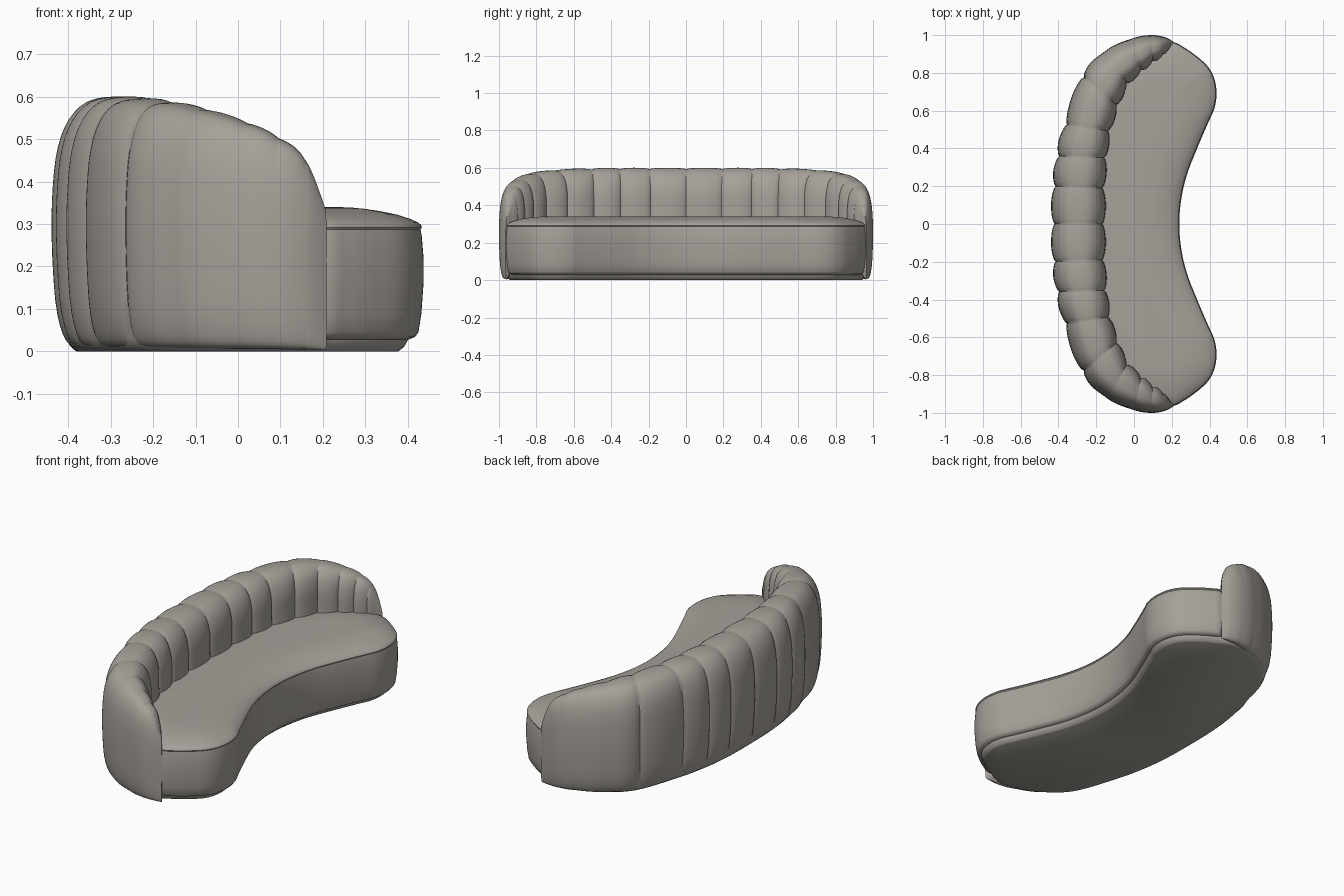
import bpy, bmesh, math
from mathutils import Vector

if "Cube" in bpy.data.objects:
    bpy.data.objects.remove(bpy.data.objects["Cube"])

fabric = bpy.data.materials.new("warm grey fabric")
fabric.diffuse_color = (0.38, 0.355, 0.32, 1)
fabric.use_nodes = True
fabric.node_tree.nodes["Principled BSDF"].inputs["Base Color"].default_value = fabric.diffuse_color


def spline(pts, t):
    """Catmull-Rom through pts, t in index units, ends clamped."""
    n = len(pts)
    i = min(max(int(math.floor(t)), 0), n - 2)
    f = t - i
    a, b, c, d = (Vector(pts[min(max(i + k, 0), n - 1)]) for k in (-1, 0, 1, 2))
    return 0.5 * (2 * b + (c - a) * f + (2 * a - 5 * b + 4 * c - d) * f * f
                  + (3 * b - a - 3 * c + d) * f ** 3)


def loft(name, rings, closed, caps, angle=40):
    """Skin rings of points; closed rings, optional n-gon caps."""
    bm = bmesh.new()
    vr = [[bm.verts.new(p) for p in r] for r in rings]
    n = len(vr[0])
    for a, b in zip(vr, vr[1:]):
        for i in range(n if closed else n - 1):
            j = (i + 1) % n
            bm.faces.new((a[i], a[j], b[j], b[i]))
    if caps:
        bm.faces.new(vr[0])
        bm.faces.new(vr[-1])
    bmesh.ops.recalc_face_normals(bm, faces=bm.faces[:])
    me = bpy.data.meshes.new(name)
    bm.to_mesh(me)
    bm.free()
    me.materials.append(fabric)
    ob = bpy.data.objects.new(name, me)
    bpy.context.collection.objects.link(ob)
    bpy.ops.object.select_all(action='DESELECT')
    ob.select_set(True)
    bpy.context.view_layer.objects.active = ob
    bpy.ops.object.shade_smooth_by_angle(angle=math.radians(angle))
    return ob


def mirrored(half):
    """Extend a y>=0 path (starting at y=0) to the full path from -y to +y."""
    return [(x, -y) for x, y in half[:0:-1]] + half


def inset(loop, d):
    """Offset a counter-clockwise loop inwards."""
    out = []
    for i, p in enumerate(loop):
        t = (loop[(i + 1) % len(loop)] - loop[i - 1]).normalized()
        out.append(p + Vector((-t.y, t.x)) * d)
    return out


# ---- plan curves: one point per backrest seam
outer = [(-.44, 0), (-.435, .2), (-.415, .36), (-.375, .53), (-.28, .79),
         (-.14, .925), (0, .985), (.09, 1.0), (.16, .99), (.21, .965)]
inner = [(-.15, 0), (-.15, .19), (-.14, .35), (-.12, .49), (-.08, .62),
         (-.03, .73), (.04, .80), (.10, .85), (.155, .89), (.195, .94)]
height = [.60, .60, .60, .598, .59, .572, .54, .505, .455, .345]
front = [(.24, 0), (.25, .13), (.28, .26), (.33, .39), (.39, .53), (.425, .61),
         (.437, .69), (.425, .77), (.39, .835), (.33, .89), (.265, .935), (.205, .962)]
O, I = mirrored(outer), mirrored(inner)
H = [(h, 0) for h in height[:0:-1] + height]

# ---- backrest: (across, fraction of height) section swept along the curve
section = [(.30, .01), (.17, .02), (.09, .07), (.03, .2), (0, .45), (.01, .65),
           (.05, .80), (.14, .91), (.29, .98), (.5, 1.0), (.72, .99),
           (.9, .92), (.99, .80), (1.0, .65), (1.0, .45), (.9, .15)]
prof = [spline(section, k / 3) for k in range(3 * (len(section) - 1) + 1)]
STEPS = 16
rings = []
for k in range(18 * STEPS + 1):
    t = k / STEPS
    o, i, h = spline(O, t), spline(I, t), spline(H, t).x
    w = (i - o).length
    groove = 1 - abs(math.sin(math.pi * t)) ** 0.6
    fade = min(1, max(0, 5 - abs(t - 9)))          # outer arm panel is plain
    ring = []
    for u, f in prof:
        s = groove * (fade * (1 - u) + u)
        d = min(.02, .1 * w) * s
        uu = .5 + (u - .5) * (1 - 2 * d / w)
        p = o.lerp(i, uu)
        ring.append((p.x, p.y, max(.004, f * h - .007 * s * f ** 4)))
    rings.append(ring)
loft("channelled_backrest", rings, True, True, 50)

# ---- seat: kidney outline, bulging side, piped edge and domed top
hidden = [(.1, .95), (-.05, .90), (-.2, .77), (-.29, .58), (-.33, .3), (-.335, 0)]
half = front + hidden
ctrl = half + [(x, -y) for x, y in half[-2:0:-1]]
m = len(ctrl)
wrap = [ctrl[(j - 1) % m] for j in range(m + 3)]
loop = [spline(wrap, 1 + k / 6) for k in range(6 * m)]


def dome(k, z):
    """Shrink the outline towards a curved spine."""
    out = []
    for p in loop:
        y = max(-.66, min(.66, p.y * .8))
        s = Vector((.0 + .4 * y * y, y))
        q = p.lerp(s, k)
        out.append((q.x, q.y, z))
    return out


rings = [[(p.x, p.y, z) for p in inset(loop, d)] for d, z in
         [(.035, .028), (.02, .034), (.012, .045), (.005, .09), (0, .16), (0, .22),
          (.004, .27), (.007, .287), (.004, .292), (.006, .298), (.012, .303)]]
rings += [dome(k, z) for k, z in
          [(.10, .312), (.2, .322), (.33, .330), (.47, .336), (.6, .339), (.75, .340)]]
loft("seat", rings, True, True, 35)

# ---- recessed plinth under seat and backrest
back = [spline(O, 18 - k / 6) for k in range(18 * 6 + 1)]
F = mirrored(front)
face = [spline(F, k / 6) for k in range(3, 6 * (len(F) - 1) - 2)]
plan = face + back
rings = [[(p.x, p.y, z) for p in inset(plan, d)] for d, z in
         [(.035, .06), (.035, .03), (.045, .012), (.055, .003), (.06, 0)]]
loft("plinth", rings, True, True, 35)
